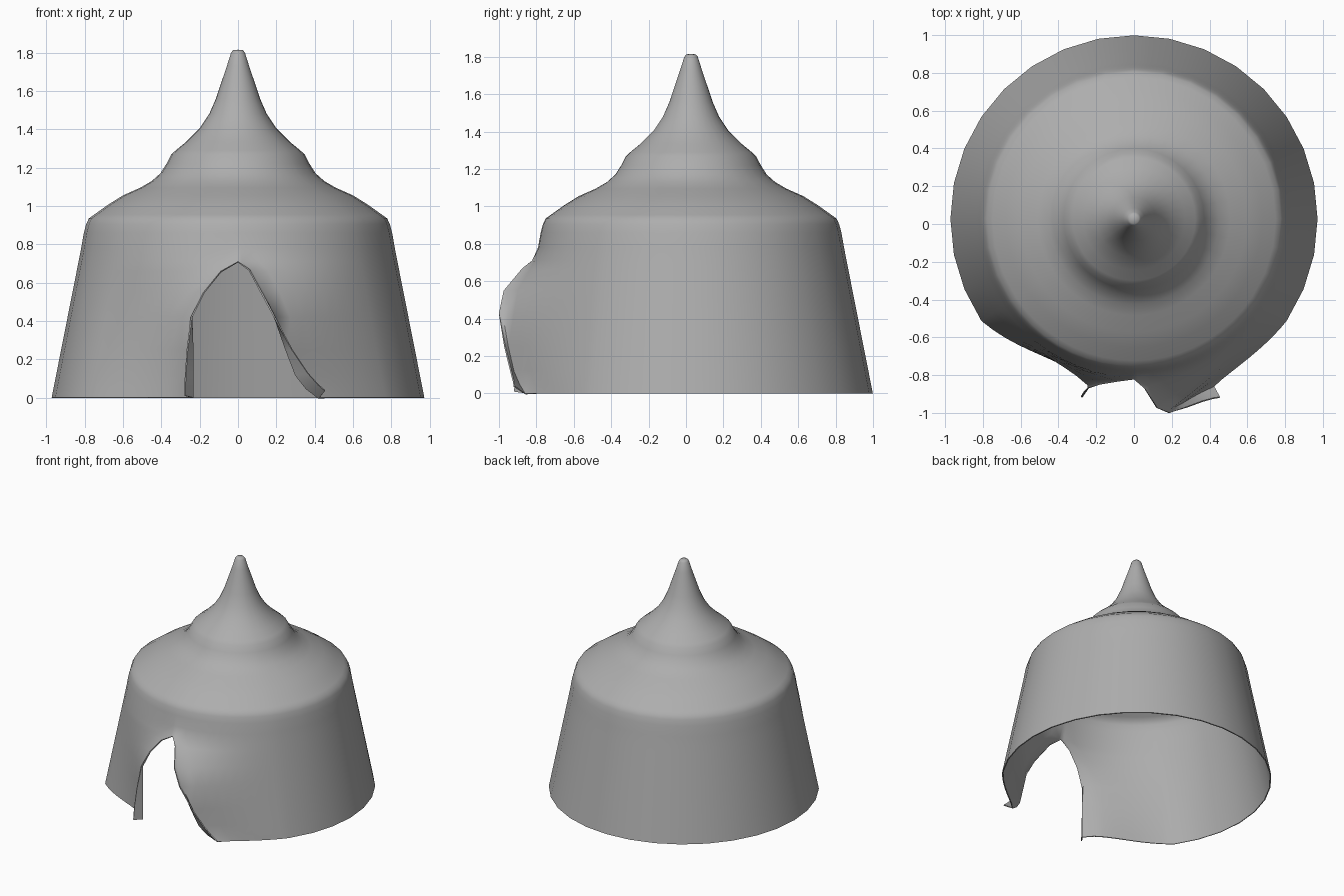
import bpy, bmesh
from math import radians, sin, cos, atan2, hypot, pi

if "Cube" in bpy.data.objects:
    bpy.data.objects.remove(bpy.data.objects["Cube"])

CY = 0.027          # tent axis in y
SIDES = 32
SECTOR = radians(56.25)   # wall sector on each side bent by the door flaps
M = 9               # columns in each bent sector


def cone(z):
    return 0.972 - 0.18 * z / 0.91


def on_axis(angle, r, z):
    # angle 0 faces the front, growing towards +x
    return (r * sin(angle), CY - r * cos(angle), z)


def sector(fold, side, z, pull):
    """Wall columns from the door fold back to the plain round wall."""
    x, y = fold
    a0, r0 = atan2(side * x, CY - y), hypot(x, CY - y)
    pts = []
    for i in range(M + 1):
        s = i / M
        a = a0 + (SECTOR - a0) * s
        r = cone(z) + (r0 - cone(z)) * (1 - s) ** 2.5 - pull * sin(pi * s ** 0.7)
        pts.append(on_axis(side * a, r, z))
    return pts


# Door edges per row: z, right rim xyz, right fold xy, left rim xyz, left fold xy
door = [
    (0.00, (0.455, -0.915, 0.04), (0.425, -0.86), (-0.28, -0.915, 0.01), (-0.24, -0.86)),
    (0.05, (0.42, -0.92, 0.07), (0.36, -0.89), (-0.28, -0.91, 0.06), (-0.24, -0.86)),
    (0.12, (0.365, -0.935, 0.13), (0.305, -0.92), (-0.277, -0.905, 0.12), (-0.24, -0.86)),
    (0.25, (0.285, -0.965, 0.25), (0.255, -0.95), (-0.268, -0.89, 0.25), (-0.24, -0.86)),
    (0.42, (0.19, -1.0, 0.43), (0.195, -0.98), (-0.247, -0.868, 0.42), (-0.245, -0.855)),
    (0.55, (0.125, -0.975, 0.55), (0.135, -0.95), (-0.18, -0.85, 0.55), (-0.19, -0.842)),
    (0.66, (0.06, -0.875, 0.67), (0.075, -0.86), (-0.09, -0.835, 0.66), (-0.10, -0.828)),
    (0.71, (0.0, -0.823, 0.71), (0.02, -0.82), (0.0, -0.823, 0.71), (-0.02, -0.815)),
]

rows = []
back = [k * 2 * pi / SIDES for k in range(6, SIDES - 5)]
for z, r_rim, r_fold, l_rim, l_fold in door:
    low = 1 - z / 0.71
    rows.append([r_rim] + sector(r_fold, 1, z, 0.02 * low)
                + [on_axis(a, cone(z), z) for a in back]
                + sector(l_fold, -1, z, 0.09 * low)[::-1] + [l_rim])

# Round upper wall, eaves, stepped cap and spire
profile = [(0.818, 0.78), (0.804, 0.86), (0.792, 0.905), (0.778, 0.935), (0.75, 0.955),
           (0.68, 1.005), (0.60, 1.055), (0.51, 1.095), (0.45, 1.13), (0.405, 1.17),
           (0.373, 1.22), (0.348, 1.268), (0.325, 1.29), (0.27, 1.335), (0.20, 1.405),
           (0.15, 1.48), (0.115, 1.56), (0.085, 1.65), (0.058, 1.73), (0.036, 1.80),
           (0.025, 1.813), (0.0, 1.815)]
front = [0.0, 0.02] + [SECTOR * i / M for i in range(1, M + 1)]
angles = front + back + [2 * pi - a for a in reversed(front)]
for r, z in profile:
    rows.append([on_axis(a, r, z) for a in angles])

# Skin the rows into one cloth shell
bm = bmesh.new()
grid = [[bm.verts.new(p) for p in row] for row in rows]
for lo, hi in zip(grid, grid[1:]):
    for c in range(len(lo) - 1):
        bm.faces.new((lo[c], lo[c + 1], hi[c + 1], hi[c]))
bmesh.ops.remove_doubles(bm, verts=bm.verts, dist=0.0005)
mesh = bpy.data.meshes.new("tent_cloth")
bm.to_mesh(mesh)
bm.free()
tent = bpy.data.objects.new("tent_cloth", mesh)
bpy.context.collection.objects.link(tent)
bpy.context.view_layer.objects.active = tent
tent.select_set(True)

# Cloth thickness, applied so the hem stays a crisp edge
solid = tent.modifiers.new("thickness", 'SOLIDIFY')
solid.thickness = 0.008
solid.offset = -1
bpy.ops.object.modifier_apply(modifier=solid.name)
bpy.ops.object.shade_smooth_by_angle(angle=radians(50))

# Grey cloth
cloth = bpy.data.materials.new("grey_cloth")
cloth.diffuse_color = (0.42, 0.42, 0.42, 1)
cloth.use_nodes = True
cloth.node_tree.nodes["Principled BSDF"].inputs["Base Color"].default_value = cloth.diffuse_color
tent.data.materials.append(cloth)
